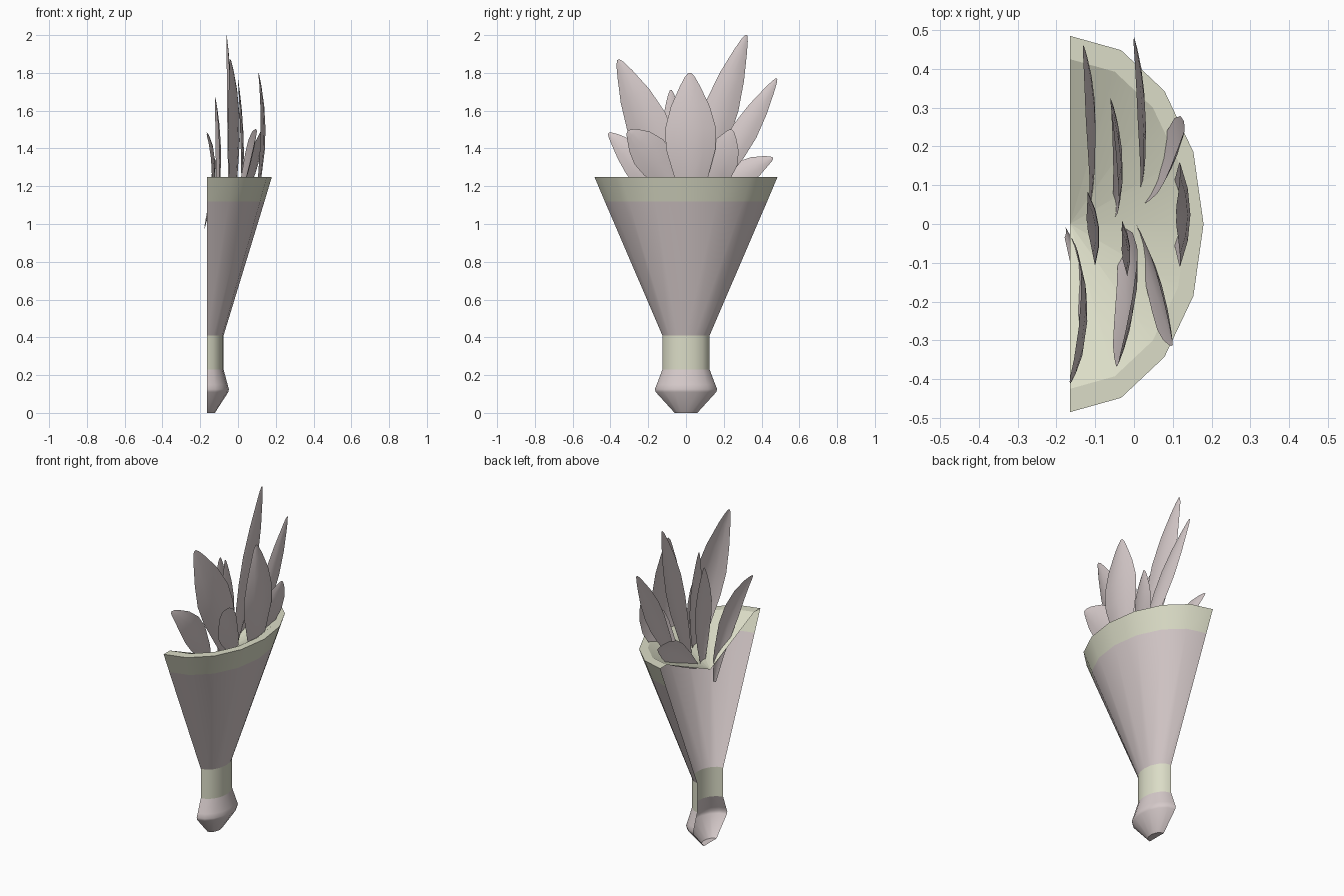
import bpy
import math
from mathutils import Vector

cube = bpy.data.objects.get("Cube")
if cube:
    bpy.data.objects.remove(cube, do_unlink=True)


def material(name, rgb):
    mat = bpy.data.materials.new(name)
    mat.use_nodes = True
    mat.diffuse_color = (*rgb, 1)
    mat.node_tree.nodes["Principled BSDF"].inputs["Base Color"].default_value = (*rgb, 1)
    return mat


PINK = material("dusty pink", (0.67, 0.59, 0.59))
GREEN = material("pale green", (0.71, 0.72, 0.57))

BACK_X = -0.165   # plane where the half vase is cut
SQUASH = 0.71     # depth of the half vase against its width
SIDES = 8


def make_object(name, verts, faces, mat, angle=40):
    mesh = bpy.data.meshes.new(name)
    mesh.from_pydata(verts, [], faces)
    mesh.materials.append(mat)
    mesh.update()
    obj = bpy.data.objects.new(name, mesh)
    bpy.context.collection.objects.link(obj)
    bpy.ops.object.select_all(action="DESELECT")
    obj.select_set(True)
    bpy.context.view_layer.objects.active = obj
    bpy.ops.object.shade_smooth_by_angle(angle=math.radians(angle))
    return obj


def half_lathe(name, profile, mat):
    """Turn a (radius, height) profile half way round, open at the back."""
    verts, faces = [], []
    for r, z in profile:
        for i in range(SIDES + 1):
            a = math.pi * i / SIDES
            verts.append((BACK_X + SQUASH * r * math.sin(a), -r * math.cos(a), z))
    n = SIDES + 1
    for j in range(len(profile) - 1):
        for i in range(SIDES):
            k = j * n + i
            faces.append((k, k + 1, k + n + 1, k + n))
    obj = make_object(name, verts, faces, mat)
    return obj


# Vase, from the foot up
half_lathe("foot_knob", [(0.001, 0), (0.06, 0), (0.16, 0.11), (0.165, 0.125),
                         (0.155, 0.15), (0.125, 0.23)], PINK)
half_lathe("collar", [(0.125, 0.23), (0.125, 0.41)], GREEN)
half_lathe("cone_body", [(0.125, 0.41), (0.43, 1.12)], PINK)
half_lathe("rim_band", [(0.43, 1.12), (0.485, 1.25)], GREEN)
half_lathe("rim_lip", [(0.485, 1.25), (0.425, 1.25)], GREEN)
half_lathe("inner_bowl", [(0.425, 1.25), (0.001, 1.06)], GREEN)

# Leaf outline: (position along the leaf, share of full width)
OUTLINE = [(0, 0.2), (0.2, 0.65), (0.42, 0.97), (0.58, 1), (0.75, 0.76),
           (0.9, 0.4), (0.97, 0.2), (1, 0.06)]


def leaf(name, base, mid, tip, width, normal):
    """Thin curved blade through three points, slightly cupped."""
    base, mid, tip, normal = map(Vector, (base, mid, tip, normal))
    ctrl = 2 * mid - (base + tip) / 2
    verts, faces = [], []
    for t, w in OUTLINE:
        p = base * (1 - t) ** 2 + ctrl * 2 * t * (1 - t) + tip * t * t
        tangent = ((ctrl - base) * (1 - t) + (tip - ctrl) * t).normalized()
        side = tangent.cross(normal).normalized()
        cup = side.cross(tangent).normalized()
        half = width * w / 2
        for s in (-1, -0.5, 0, 0.5, 1):
            verts.append(p + side * half * s - cup * half * 0.2 * s * s)
    for j in range(len(OUTLINE) - 1):
        for i in range(4):
            k = j * 5 + i
            faces.append((k, k + 1, k + 6, k + 5))
    make_object(name, verts, faces, PINK, 60)


# Leaves
leaf("tall_leaf", (-0.05, 0.03, 1.08), (-0.03, 0.17, 1.55), (-0.06, 0.32, 2.0),
     0.18, (1, 0.1, 0))
leaf("left_tall_leaf", (0.02, 0.08, 1.1), (0.03, 0.28, 1.44), (0.0, 0.48, 1.77),
     0.14, (1, 0, 0.1))
leaf("right_tall_leaf", (-0.03, -0.03, 1.08), (0.0, -0.19, 1.48), (-0.04, -0.36, 1.87),
     0.23, (1, -0.3, 0))
leaf("front_leaf", (0.09, 0.03, 1.1), (0.145, 0.025, 1.45), (0.11, 0.02, 1.8),
     0.27, (1, 0, 0))
leaf("centre_leaf", (-0.03, -0.04, 1.08), (-0.01, -0.06, 1.4), (-0.03, -0.08, 1.71),
     0.14, (1, 0.1, 0))
leaf("back_leaf", (-0.11, 0.0, 1.06), (-0.09, -0.01, 1.38), (-0.12, 0.0, 1.67),
     0.19, (1, 0.1, 0))
leaf("low_right_leaf", (-0.175, -0.02, 0.98), (-0.12, -0.22, 1.28), (-0.165, -0.41, 1.48),
     0.17, (1, -0.1, 0.1))
leaf("outer_right_leaf", (0.0, 0.0, 1.1), (0.07, -0.17, 1.35), (0.1, -0.31, 1.49),
     0.2, (1, 0.2, -0.2))
leaf("curled_left_leaf", (0.02, 0.06, 1.12), (0.1, 0.17, 1.32), (0.13, 0.24, 1.5),
     0.19, (0.9, -0.3, -0.3))
leaf("low_left_leaf", (-0.11, 0.05, 1.08), (-0.1, 0.27, 1.25), (-0.13, 0.46, 1.35),
     0.14, (1, 0.1, 0.2))
